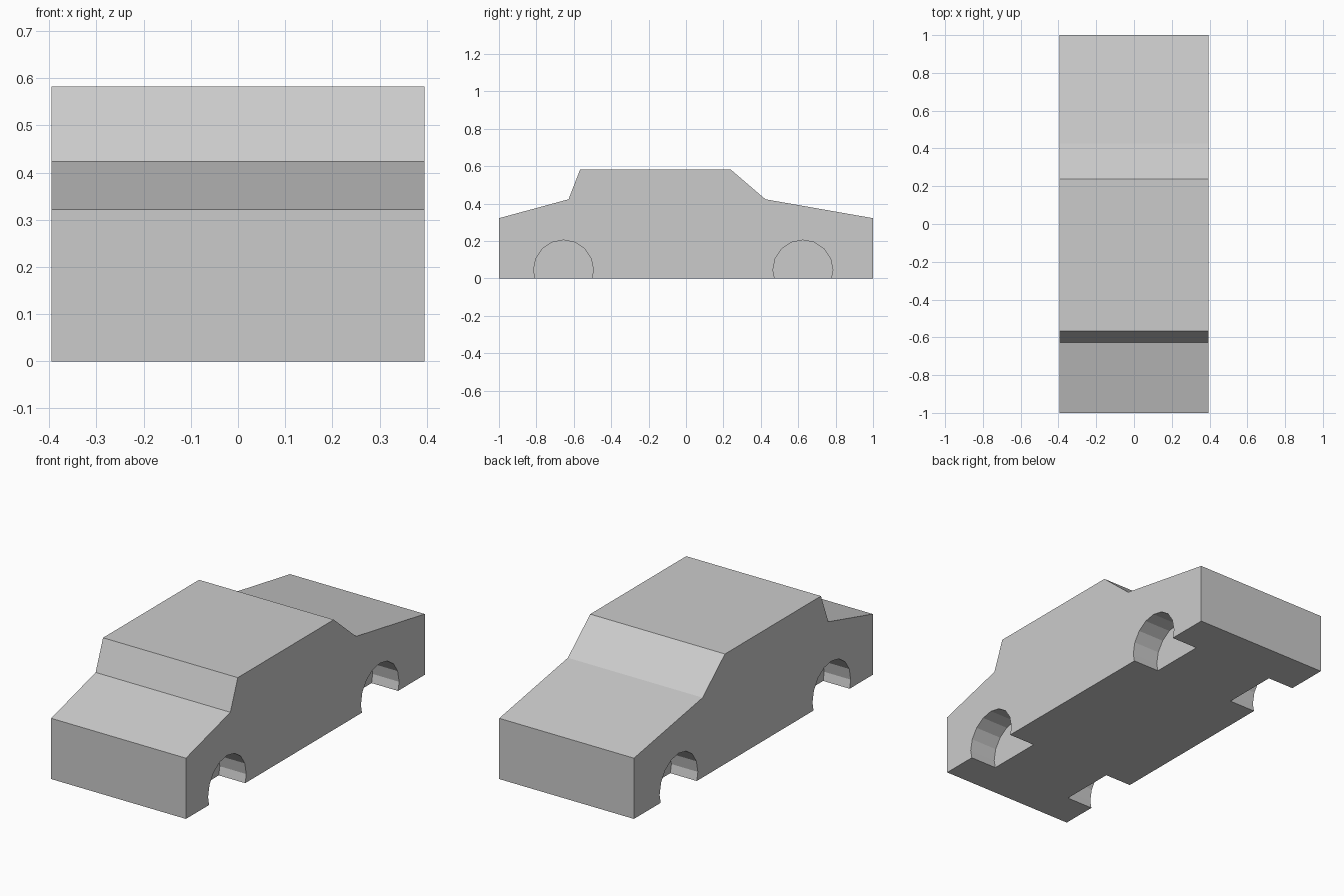
import bpy
import bmesh
from math import pi

if "Cube" in bpy.data.objects:
    bpy.data.objects.remove(bpy.data.objects["Cube"])

HALF_W = 0.395
WELL_DEPTH = 0.155
WELL_RADIUS = 0.16
WELL_Z = 0.045

# Car body: side profile (y, z) extruded across the width
profile = [(-1, 0), (1, 0), (1, 0.322), (0.425, 0.423),
           (0.238, 0.583), (-0.566, 0.583), (-0.628, 0.423), (-1, 0.322)]
bm = bmesh.new()
side = bm.faces.new([bm.verts.new((-HALF_W, y, z)) for y, z in profile])
ext = bmesh.ops.extrude_face_region(bm, geom=[side])
moved = [g for g in ext["geom"] if isinstance(g, bmesh.types.BMVert)]
bmesh.ops.translate(bm, verts=moved, vec=(2 * HALF_W, 0, 0))
bmesh.ops.recalc_face_normals(bm, faces=bm.faces)
mesh = bpy.data.meshes.new("car_body")
bm.to_mesh(mesh)
bm.free()
body = bpy.data.objects.new("car_body", mesh)
bpy.context.collection.objects.link(body)


# Wheel wells: 16-sided drums cut into both sides
def cut_wheel_well(side_sign, y):
    depth = WELL_DEPTH + 0.1
    x = side_sign * (HALF_W - WELL_DEPTH + depth / 2)
    bpy.ops.mesh.primitive_cylinder_add(
        vertices=16, radius=WELL_RADIUS, depth=depth,
        location=(x, y, WELL_Z), rotation=(0, pi / 2, 0))
    cutter = bpy.context.object
    cutter.name = "wheel_well_cutter"
    cutter.hide_render = True
    mod = body.modifiers.new("wheel_well", "BOOLEAN")
    mod.operation = "DIFFERENCE"
    mod.solver = "EXACT"
    mod.object = cutter
    bpy.context.view_layer.objects.active = body
    bpy.ops.object.modifier_apply(modifier=mod.name)
    bpy.data.objects.remove(cutter, do_unlink=True)


for sign in (-1, 1):
    for axle_y in (-0.655, 0.625):
        cut_wheel_well(sign, axle_y)
